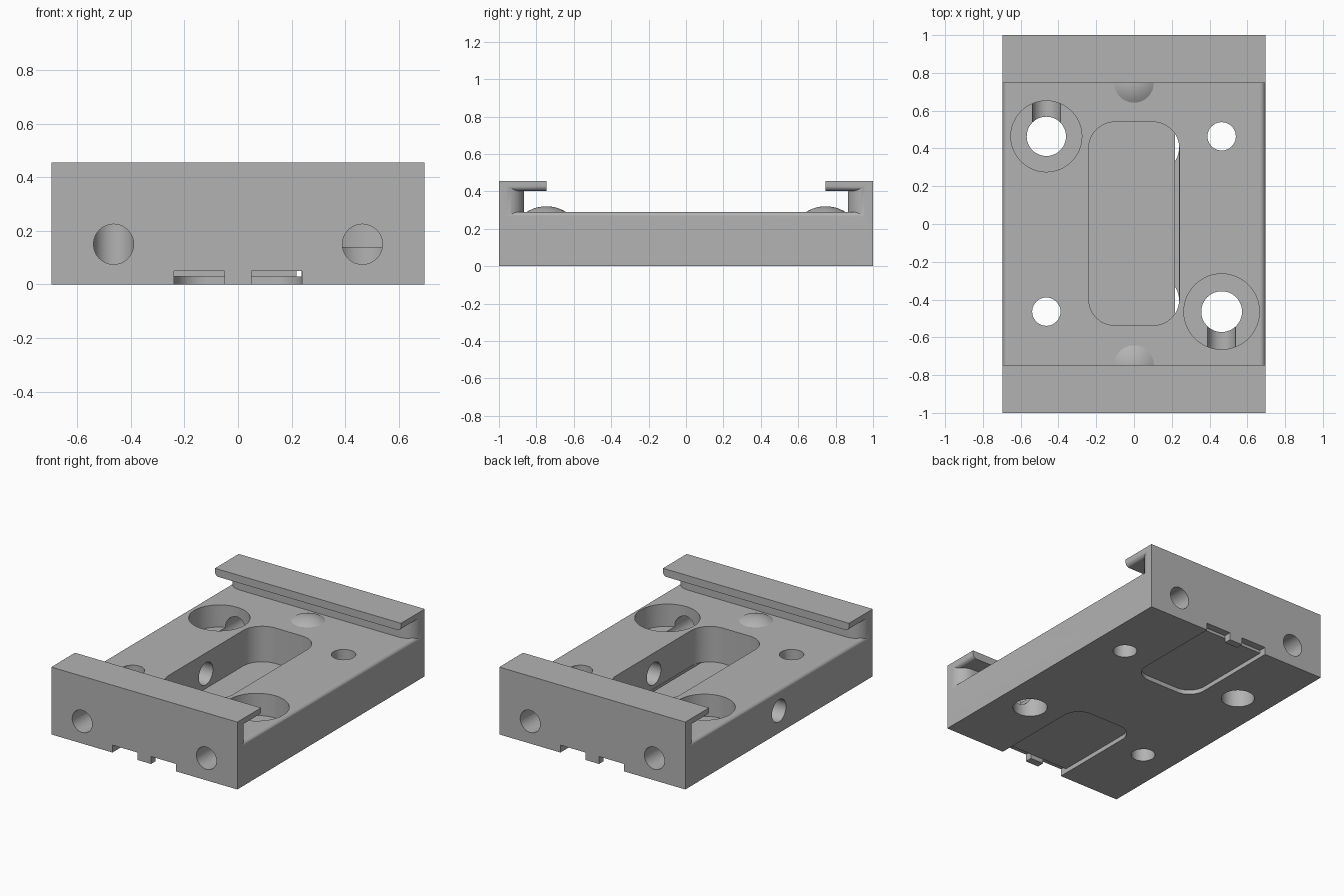
import bpy, bmesh
from math import sqrt, cos, sin, pi
from mathutils import Matrix, Vector

if "Cube" in bpy.data.objects:
    bpy.data.objects.remove(bpy.data.objects["Cube"], do_unlink=True)

HX, HY, TOP, FLOOR = 0.695, 1.0, 0.455, 0.29
GREY = (0.45, 0.45, 0.45, 1)

grey = bpy.data.materials.new("machined grey")
grey.use_nodes = True
grey.diffuse_color = GREY
grey.node_tree.nodes["Principled BSDF"].inputs["Base Color"].default_value = GREY


def make(name, bm):
    bmesh.ops.recalc_face_normals(bm, faces=bm.faces)
    mesh = bpy.data.meshes.new(name)
    bm.to_mesh(mesh)
    bm.free()
    mesh.materials.append(grey)
    obj = bpy.data.objects.new(name, mesh)
    bpy.context.collection.objects.link(obj)
    return obj


def cut(target, cutter):
    mod = target.modifiers.new("cut", 'BOOLEAN')
    mod.operation, mod.object, mod.solver = 'DIFFERENCE', cutter, 'EXACT'
    bpy.context.view_layer.objects.active = target
    bpy.ops.object.modifier_apply(modifier=mod.name)
    bpy.data.objects.remove(cutter, do_unlink=True)


def box(name, lo, hi):
    bm = bmesh.new()
    lo, hi = Vector(lo), Vector(hi)
    bmesh.ops.create_cube(bm, size=1, matrix=Matrix.Translation((lo + hi) / 2)
                          @ Matrix.Diagonal((*(hi - lo), 1)))
    return make(name, bm)


def drill(name, start, end, radius):
    bm = bmesh.new()
    a, b = Vector(start), Vector(end)
    turn = (b - a).to_track_quat('Z', 'Y').to_matrix().to_4x4()
    bmesh.ops.create_cone(bm, cap_ends=True, segments=48, radius1=radius, radius2=radius,
                          depth=(b - a).length, matrix=Matrix.Translation((a + b) / 2) @ turn)
    return make(name, bm)


def rounded_prism(name, x, y0, y1, z0, z1, radius):
    bm = bmesh.new()
    ring = []
    for i, (sx, sy) in enumerate(((1, 1), (-1, 1), (-1, -1), (1, -1))):
        mx = sx * (x - radius)
        my = y1 - radius if sy > 0 else y0 + radius
        for k in range(13):
            a = (i + k / 12) * pi / 2
            ring.append(bm.verts.new((mx + radius * cos(a), my + radius * sin(a), z0)))
    face = bm.faces.new(ring)
    up = bmesh.ops.extrude_face_region(bm, geom=[face])["geom"]
    bmesh.ops.translate(bm, vec=(0, 0, z1 - z0),
                        verts=[v for v in up if isinstance(v, bmesh.types.BMVert)])
    return make(name, bm)


def flare(x, radius):
    # quarter-round widening towards the open ends
    d = min(max(abs(x) - (HX - radius), 0), radius)
    return radius - sqrt(max(radius * radius - d * d, 0))


def slot_cutter():
    bm = bmesh.new()
    half = [0, HX - 0.1, HX + 0.02]
    half += [HX - 0.1 * (1 - sin(k * pi / 20)) for k in range(1, 11)]
    half += [HX - 0.03 * (1 - sin(k * pi / 16)) for k in range(8)]
    half = sorted(set(round(v, 5) for v in half))
    rings = []
    for x in [-v for v in reversed(half[1:])] + half:
        y = 0.865 + flare(x, 0.1)
        lo, hi = FLOOR - flare(x, 0.028), 0.403 + flare(x, 0.028)
        rings.append([bm.verts.new((x, *p)) for p in ((-y, lo), (y, lo), (y, hi), (-y, hi))])
    for a, b in zip(rings, rings[1:]):
        for i in range(4):
            j = (i + 1) % 4
            bm.faces.new((a[i], a[j], b[j], b[i]))
    bm.faces.new(rings[0])
    bm.faces.new(rings[-1])
    return make("slot_cutter", bm)


def dome(name, y, edge=0.105, height=0.03, rings=8):
    bm = bmesh.new()
    ball = (edge * edge + height * height) / (2 * height)
    radii = [edge * k / rings for k in range(rings + 1)]
    profile = [bm.verts.new((r, 0, sqrt(ball * ball - r * r) - ball + height)) for r in radii]
    lines = [bm.edges.new(p) for p in zip(profile, profile[1:])]
    bmesh.ops.spin(bm, geom=profile + lines, cent=(0, 0, 0), axis=(0, 0, 1),
                   angle=2 * pi, steps=40)
    bmesh.ops.remove_doubles(bm, verts=bm.verts, dist=0.0005)
    # close the hidden underside so the normals point outwards
    bmesh.ops.holes_fill(bm, edges=[e for e in bm.edges if e.is_boundary])
    bmesh.ops.translate(bm, verts=bm.verts, vec=(0, y, FLOOR))
    return make(name, bm)


# Main block and the undercut slide slot between the end lips
plate = box("mounting_plate", (-HX, -HY, 0), (HX, HY, TOP))
cutters = [slot_cutter(), box("slot_opening", (-0.8, -0.747, 0.35), (0.8, 0.747, 0.6))]

# Underside wire channel and central pocket
cutters += [box("channel", (0.218, -1.1, 0.03), (0.237, 1.1, 0.05)),
            rounded_prism("pocket", 0.24, -0.537, 0.54, 0.05, 0.38, 0.14)]

# Vertical holes, two of them counterbored
for s, bore, hole in ((1, 0.2, 0.108), (-1, 0.188, 0.104)):
    x, y = 0.464 * s, -0.464 * s
    cutters += [drill("counterbore", (x, y, 0.14), (x, y, 0.38), bore),
                drill("bolt_hole", (x, y, -0.1), (x, y, 0.2), hole),
                drill("small_hole", (x, -y, -0.1), (x, -y, 0.38), 0.075)]

# Horizontal holes from both ends, and one from the side across the pocket
for sx in (-1, 1):
    for sy in (-1, 1):
        cutters.append(drill("end_hole", (0.464 * sx, 1.1 * sy, 0.15),
                             (0.464 * sx, 0.465 * sy, 0.15), 0.0748))
cutters.append(drill("side_hole", (-0.8, 0, 0.15), (0.4, 0, 0.15), 0.075))

# Shallow underside recesses with a pair of notches beside a centre tab
for s in (-1, 1):
    y0, y1 = sorted((0.28 * s, 1.4 * s))
    recess = rounded_prism("recess", 0.238, y0, y1, -0.05, 0.03, 0.12)
    y0, y1 = sorted((0.95 * s, 1.6 * s))
    cut(recess, box("tab_space", (-0.05, y0, -0.1), (0.05, y1, 0.1)))
    cutters.append(recess)
    for x0, x1 in ((-0.238, -0.05), (0.05, 0.238)):
        cutters.append(box("notch", (x0, y0, -0.06), (x1, y1, 0.05)))

for cutter in cutters:
    cut(plate, cutter)

# Low detent domes under the lips
parts = [plate, dome("front_detent", -0.747), dome("back_detent", 0.747)]

# Smooth curved walls, keep machined edges crisp
bpy.context.view_layer.update()
bpy.ops.object.select_all(action='DESELECT')
for part in parts:
    part.select_set(True)
bpy.context.view_layer.objects.active = plate
bpy.ops.object.shade_smooth_by_angle(angle=pi / 6)
